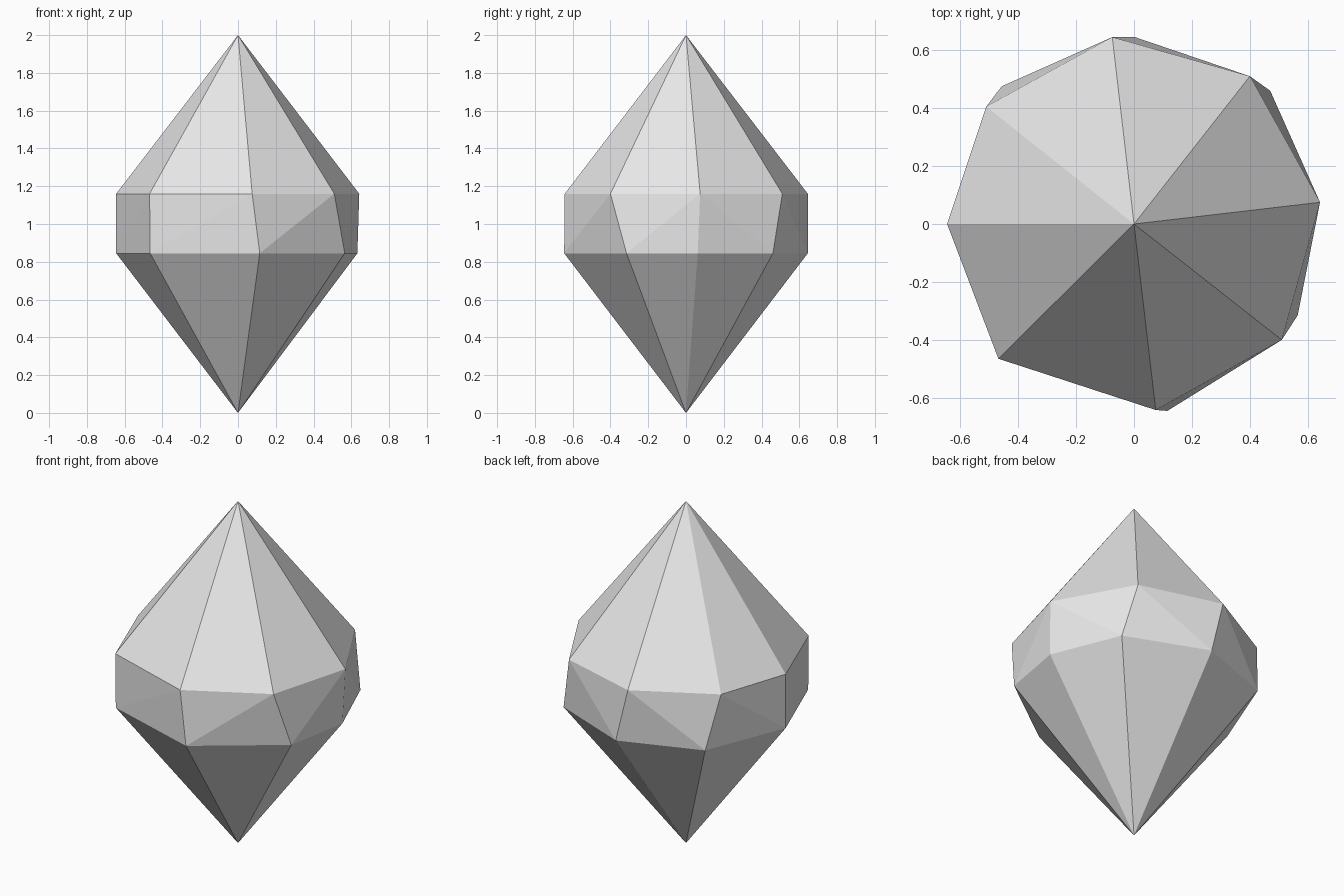
import bpy
import bmesh

cube = bpy.data.objects.get("Cube")
if cube:
    bpy.data.objects.remove(cube, do_unlink=True)

# One pale grey stone colour
stone = bpy.data.materials.new("pale_grey_stone")
stone.use_nodes = True
colour = (0.8, 0.8, 0.8, 1.0)
stone.diffuse_color = colour
stone.node_tree.nodes["Principled BSDF"].inputs["Base Color"].default_value = colour

# Slightly irregular eight-sided girdle, counter-clockwise from +x
UPPER_Z, LOWER_Z = 1.16, 0.845
upper_ring = [(0.642, 0.075), (0.40, 0.51), (-0.075, 0.645), (-0.51, 0.405),
              (-0.645, 0.0), (-0.468, -0.465), (0.075, -0.642), (0.51, -0.40)]
lower_ring = [(0.632, 0.062), (0.47, 0.46), (0.003, 0.645), (-0.457, 0.475),
              (-0.645, 0.0), (-0.465, -0.465), (0.115, -0.645), (0.565, -0.315)]

bm = bmesh.new()
upper = [bm.verts.new((x, y, UPPER_Z)) for x, y in upper_ring]
lower = [bm.verts.new((x, y, LOWER_Z)) for x, y in lower_ring]
top_tip = bm.verts.new((0, 0, 2))
bottom_tip = bm.verts.new((0, 0, 0))

for i in range(8):
    j = (i + 1) % 8
    # Crown and pavilion facets
    bm.faces.new((upper[i], upper[j], top_tip))
    bm.faces.new((lower[j], lower[i], bottom_tip))
    # Twisted girdle facets, split along their convex diagonal
    if i < 4:
        bm.faces.new((upper[i], lower[j], upper[j]))
        bm.faces.new((upper[i], lower[i], lower[j]))
    else:
        bm.faces.new((upper[i], lower[i], upper[j]))
        bm.faces.new((lower[i], lower[j], upper[j]))

bmesh.ops.recalc_face_normals(bm, faces=bm.faces)
mesh = bpy.data.meshes.new("crystal")
bm.to_mesh(mesh)
bm.free()
mesh.materials.append(stone)
crystal = bpy.data.objects.new("crystal", mesh)
bpy.context.collection.objects.link(crystal)
